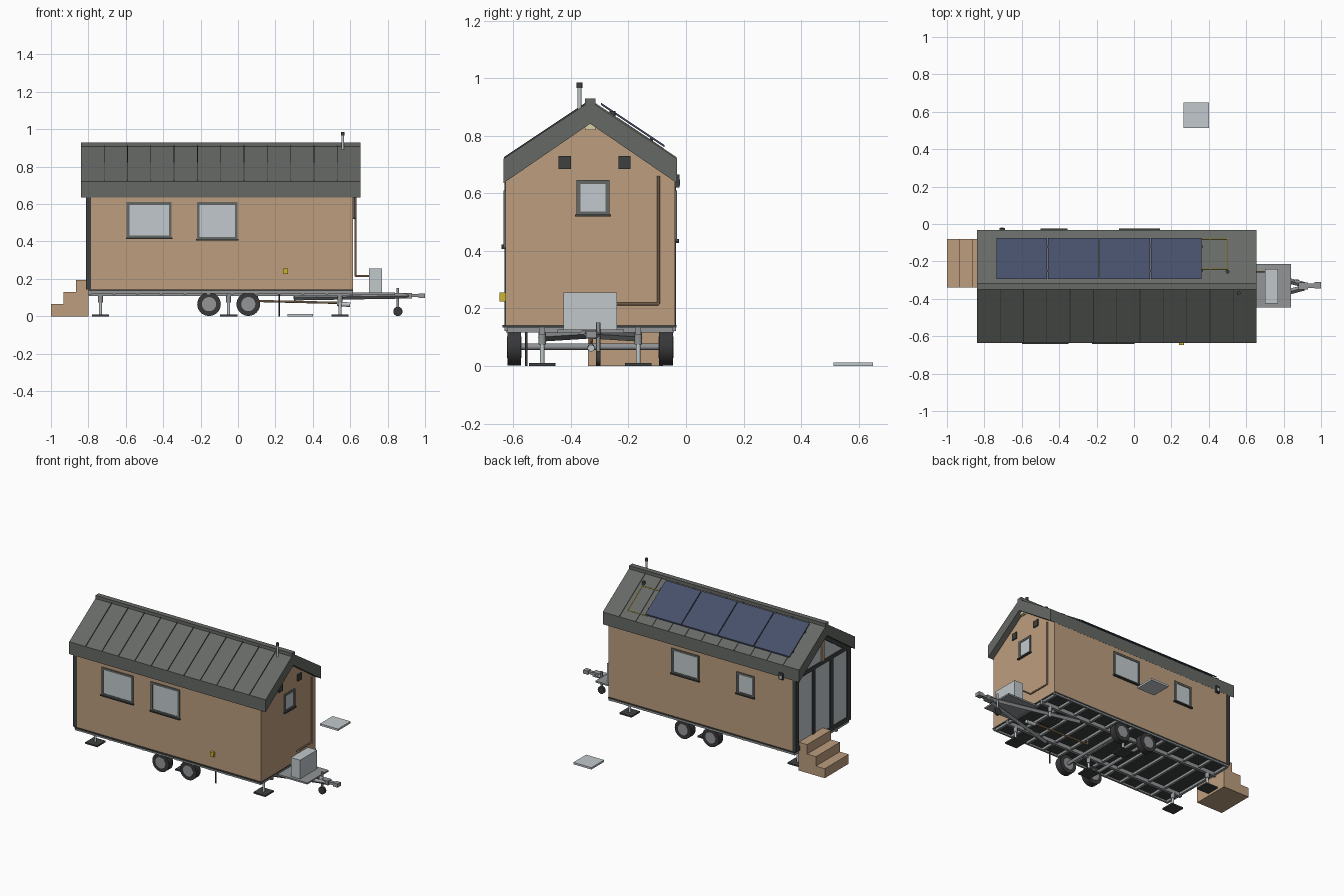
import bpy, bmesh, math
from mathutils import Vector

if "Cube" in bpy.data.objects:
    bpy.data.objects.remove(bpy.data.objects["Cube"])


def mat(name, r, g, b):
    def lin(c):
        c /= 255
        return c / 12.92 if c <= 0.04045 else ((c + 0.055) / 1.055) ** 2.4
    m = bpy.data.materials.new(name)
    m.diffuse_color = (lin(r), lin(g), lin(b), 1)
    m.use_nodes = True
    m.node_tree.nodes["Principled BSDF"].inputs["Base Color"].default_value = m.diffuse_color
    return m


WOOD = mat("timber", 188, 157, 126)
ROOF = mat("roof_grey", 102, 105, 101)
DARK = mat("dark_grey", 62, 64, 64)
GLASS = mat("glass", 194, 201, 205)
SOLAR = mat("solar_blue", 70, 80, 106)
STEEL = mat("steel", 146, 149, 151)
LIGHT = mat("light_steel", 193, 200, 203)
TYRE = mat("tyre_black", 56, 56, 58)
YELLOW = mat("yellow", 205, 180, 48)
CREAM = mat("cream", 215, 205, 165)

YC = -0.333                        # centre line of the house
FRONT, BACK = -0.628, -0.038       # long wall planes
LEFT, RIGHT = -0.80, 0.615         # end wall planes


def finish(name, bm, m, smooth=False):
    bmesh.ops.recalc_face_normals(bm, faces=bm.faces)
    me = bpy.data.meshes.new(name)
    bm.to_mesh(me)
    bm.free()
    me.materials.append(m)
    ob = bpy.data.objects.new(name, me)
    bpy.context.collection.objects.link(ob)
    if smooth:
        bpy.context.view_layer.objects.active = ob
        ob.select_set(True)
        bpy.ops.object.shade_smooth_by_angle(angle=math.radians(35))
        ob.select_set(False)
    return ob


def boxes(name, m, *specs):
    """Each spec is x0, x1, y0, y1, z0, z1."""
    bm = bmesh.new()
    for x0, x1, y0, y1, z0, z1 in specs:
        vs = bmesh.ops.create_cube(bm, size=1)["verts"]
        for v in vs:
            v.co = ((x0 + x1) / 2 + v.co.x * (x1 - x0),
                    (y0 + y1) / 2 + v.co.y * (y1 - y0),
                    (z0 + z1) / 2 + v.co.z * (z1 - z0))
    return finish(name, bm, m)


def prism(name, m, pts, *spans):
    """Extrude a y-z outline along each x span."""
    bm = bmesh.new()
    for x0, x1 in spans:
        f = bm.faces.new([bm.verts.new((x0, y, z)) for y, z in pts])
        ext = bmesh.ops.extrude_face_region(bm, geom=[f])["geom"]
        vs = [e for e in ext if isinstance(e, bmesh.types.BMVert)]
        bmesh.ops.translate(bm, verts=vs, vec=(x1 - x0, 0, 0))
        bm.faces.new([v for v in f.verts]) if not f.is_valid else None
    return finish(name, bm, m)


def rods(name, m, r, *segs, sides=16):
    """Round bars between pairs of points; four sides gives square bars."""
    bm = bmesh.new()
    for a, b in segs:
        a, b = Vector(a), Vector(b)
        d = b - a
        vs = bmesh.ops.create_cone(bm, cap_ends=True, segments=sides, radius1=r,
                                   radius2=r, depth=d.length)["verts"]
        q = d.to_track_quat('Z', 'Y')
        for v in vs:
            v.co = q @ v.co + (a + b) / 2
    return finish(name, bm, m, smooth=sides > 8)


def path(name, m, r, *pts):
    return rods(name, m, r, *zip(pts, pts[1:]), sides=10)


def window(name, axis, side, plane, a0, a1, z0, z1, w=0.014):
    def spec(p, q, d0, d1, lo, hi):
        d0, d1 = sorted((plane + side * d0, plane + side * d1))
        return (p, q, d0, d1, lo, hi) if axis == 'y' else (d0, d1, p, q, lo, hi)
    boxes(name + "_frame", ROOF,
          spec(a0, a0 + w, -0.01, 0.007, z0, z1), spec(a1 - w, a1, -0.01, 0.007, z0, z1),
          spec(a0 + w, a1 - w, -0.01, 0.007, z1 - w, z1),
          spec(a0 + w, a1 - w, -0.01, 0.007, z0, z0 + w))
    boxes(name + "_sill", DARK, spec(a0 - 0.005, a1 + 0.005, 0, 0.014, z0 - 0.004, z0 + 0.004))
    boxes(name + "_glass", GLASS, spec(a0 + w, a1 - w, -0.01, 0.003, z0 + w, z1 - w))


def roof_z(y):
    return 0.92 - abs(y - YC) * 0.2 / 0.3


def slope_plate(name, m, y0, y1, lo, hi, *spans):
    prism(name, m, [(y0, roof_z(y0) + lo), (y1, roof_z(y1) + lo),
                    (y1, roof_z(y1) + hi), (y0, roof_z(y0) + hi)], *spans)


# Timber house body
prism("house_body", WOOD, [(FRONT, 0.142), (BACK, 0.142), (BACK, 0.65), (YC, 0.85),
                           (FRONT, 0.65)], (LEFT, RIGHT))

# Thick folded roof, standing seams and ridge cap
RY0, RY1 = -0.635, -0.031
prism("roof", ROOF, [(RY0, 0.635), (YC, 0.842), (RY1, 0.635), (RY1, 0.72),
                     (YC, 0.92), (RY0, 0.72)], (-0.84, 0.655))
seams = [(-0.84 + i * 0.1246 - 0.002, -0.84 + i * 0.1246 + 0.002) for i in range(1, 12)]
slope_plate("front_roof_seams", DARK, RY0 + 0.002, YC, -0.002, 0.006, *seams)
slope_plate("back_roof_seams", ROOF, YC, RY1 - 0.002, -0.002, 0.006, *seams)
boxes("ridge_cap", ROOF, (-0.84, 0.655, YC - 0.018, YC + 0.018, 0.905, 0.93))
prism("ridge_beam", CREAM, [(-0.351, 0.82), (-0.315, 0.82), (-0.315, 0.835),
                            (YC, 0.846), (-0.351, 0.835)], (0.61, 0.635), (-0.825, -0.79))

# Solar panels, their rails and cables
spans = [(-0.735 + i * 0.2755, -0.465 + i * 0.2755) for i in range(4)]
slope_plate("solar_panels", SOLAR, -0.295, -0.075, 0.012, 0.02, *spans)
for i, y in enumerate((-0.25, -0.12)):
    slope_plate(f"solar_rail_{i}", DARK, y - 0.005, y + 0.005, -0.002, 0.012, (-0.735, 0.37))
path("roof_cable", YELLOW, 0.0025, *[(x, y, roof_z(y) + 0.004) for x, y in
     ((0.35, -0.24), (0.5, -0.24), (0.5, -0.08), (0.35, -0.08))])
rods("cable_gland", DARK, 0.01, ((0.5, -0.255, 0.86), (0.5, -0.255, 0.887)))

# Chimney
rods("chimney_pipe", LIGHT, 0.007, ((0.56, -0.37, 0.88), (0.56, -0.37, 0.97)))
rods("chimney_cap", DARK, 0.01, ((0.56, -0.37, 0.966), (0.56, -0.37, 0.985)))

# Windows
window("front_window_left", 'y', -1, FRONT, -0.595, -0.355, 0.418, 0.61)
window("front_window_right", 'y', -1, FRONT, -0.22, -0.002, 0.41, 0.61)
window("back_window_large", 'y', 1, BACK, -0.075, 0.135, 0.437, 0.61)
window("back_window_small", 'y', 1, BACK, -0.495, -0.36, 0.432, 0.58)
window("end_window", 'x', 1, RIGHT, -0.38, -0.265, 0.523, 0.647)

# Vents, wall lamp and socket box
boxes("end_vents", DARK, (0.61, 0.623, -0.443, -0.4, 0.685, 0.73),
      (0.61, 0.623, -0.235, -0.193, 0.685, 0.73))
boxes("wall_lamp", DARK, (-0.72, -0.69, BACK - 0.01, -0.022, 0.62, 0.665))
boxes("lamp_lens", LIGHT, (-0.713, -0.697, -0.024, -0.02, 0.628, 0.648))
boxes("socket_box", YELLOW, (0.24, 0.266, -0.648, -0.62, 0.225, 0.255))

# Glazed entrance end with three door leaves and a glazed gable
prism("entrance_glass", GLASS, [(FRONT + 0.02, 0.16), (BACK - 0.02, 0.16), (BACK - 0.02, 0.65),
                                (YC, 0.84), (FRONT + 0.02, 0.65)], (LEFT - 0.003, LEFT + 0.01))
bars = [(LEFT - 0.012, LEFT + 0.015, FRONT - 0.003, FRONT + 0.03, 0.142, 0.66),
        (LEFT - 0.012, LEFT + 0.015, BACK - 0.03, BACK + 0.003, 0.142, 0.66),
        (LEFT - 0.012, LEFT + 0.015, FRONT, BACK, 0.142, 0.17),
        (LEFT - 0.010, LEFT + 0.015, FRONT, BACK, 0.635, 0.66)]
for y in (-0.43, -0.236):
    bars.append((LEFT - 0.010, LEFT + 0.015, y - 0.015, y + 0.015, 0.142, 0.66))
boxes("entrance_frame", DARK, *bars)
prism("entrance_gable_frame", DARK, [(FRONT, 0.61), (YC, 0.812), (BACK, 0.61), (BACK, 0.65),
                                     (YC, 0.85), (FRONT, 0.65)], (LEFT - 0.010, LEFT + 0.01))
boxes("gable_post", WOOD, (LEFT - 0.012, LEFT, YC - 0.012, YC + 0.012, 0.66, 0.83))

# Entrance steps
boxes("entrance_steps", WOOD, *[(-1 + i * 0.067, -0.933 + i * 0.067, -0.34, -0.08, 0,
                                 0.065 * (i + 1)) for i in range(3)])

# Trailer floor and ladder chassis
boxes("trailer_floor", DARK, (LEFT, RIGHT, -0.637, -0.033, 0.134, 0.143))
beams = [(LEFT, RIGHT, y - 0.01, y + 0.01, 0.108, 0.135) for y in (-0.5, -0.166)]
beams += [(LEFT, RIGHT, y - 0.006, y + 0.006, 0.122, 0.135) for y in (-0.625, -0.041)]
beams += [(x - 0.008, x + 0.008, -0.625, -0.041, 0.117, 0.135)
          for x in [-0.79 + i * 0.1265 for i in range(12)]]
boxes("chassis_beams", STEEL, *beams)

# Drawbar, platform, coupling and jockey wheel
rods("drawbar", STEEL, 0.015, *[((0.3, YC + s * 0.167, 0.1), (0.91, YC + s * 0.008, 0.11))
                                for s in (-1, 1)], sides=4)
boxes("coupling", STEEL, (0.88, 0.93, -0.35, -0.312, 0.095, 0.125),
      (0.91, 0.985, -0.341, -0.317, 0.102, 0.118), (0.965, 1.0, -0.345, -0.311, 0.097, 0.122))
boxes("drawbar_platform", STEEL, (0.615, 0.84, -0.447, -0.215, 0.115, 0.126))
boxes("outdoor_unit", LIGHT, (0.70, 0.77, -0.425, -0.24, 0.126, 0.255))
rods("jockey_post", STEEL, 0.007, ((0.855, -0.305, 0.03), (0.855, -0.305, 0.152)))
rods("jockey_wheel", TYRE, 0.025, ((0.855, -0.313, 0.026), (0.855, -0.297, 0.026)), sides=24)

# Road wheels and axles
for i, x in enumerate((-0.155, 0.055)):
    rods(f"axle_{i}", STEEL, 0.011, ((x, -0.6, 0.067), (x, -0.07, 0.067)))
    sides = ((-0.62, -0.573), (-0.093, -0.046))
    rods(f"tyres_{i}", TYRE, 0.063, *[((x, a, 0.065), (x, b, 0.065)) for a, b in sides], sides=32)
    rods(f"wheel_rims_{i}", STEEL, 0.038,
         *[((x, a - 0.002, 0.065), (x, b + 0.002, 0.065)) for a, b in sides], sides=24)

# Corner and middle jacks
jacks = [(x, y) for x in (-0.735, -0.05, 0.545) for y in (-0.5, -0.166)]
boxes("jack_feet", DARK, *[(x - 0.046, x + 0.046, y - 0.046, y + 0.046, 0, 0.01) for x, y in jacks])
rods("jack_posts", LIGHT, 0.008, *[((x, y, 0.008), (x, y, 0.12)) for x, y in jacks])
rods("jack_collars", STEEL, 0.013, *[((x, y, 0.075), (x, y, 0.12)) for x, y in jacks])

# Pipework and earth rod
path("wall_pipe", WOOD, 0.005, (0.628, -0.095, 0.66), (0.628, -0.095, 0.215),
     (0.628, -0.255, 0.215), (0.705, -0.255, 0.215))
path("underfloor_pipe", WOOD, 0.006, (0.1, -0.33, 0.125), (0.1, -0.33, 0.082), (0.53, -0.33, 0.072))
rods("drain_fitting", LIGHT, 0.012, ((0.53, -0.33, 0.066), (0.6, -0.33, 0.062)))
rods("earth_rod", DARK, 0.004, ((0.22, -0.555, 0), (0.22, -0.555, 0.135)))

# Loose slab on the ground behind the house
boxes("ground_slab", GLASS, (0.265, 0.402, 0.512, 0.65, 0, 0.013))
